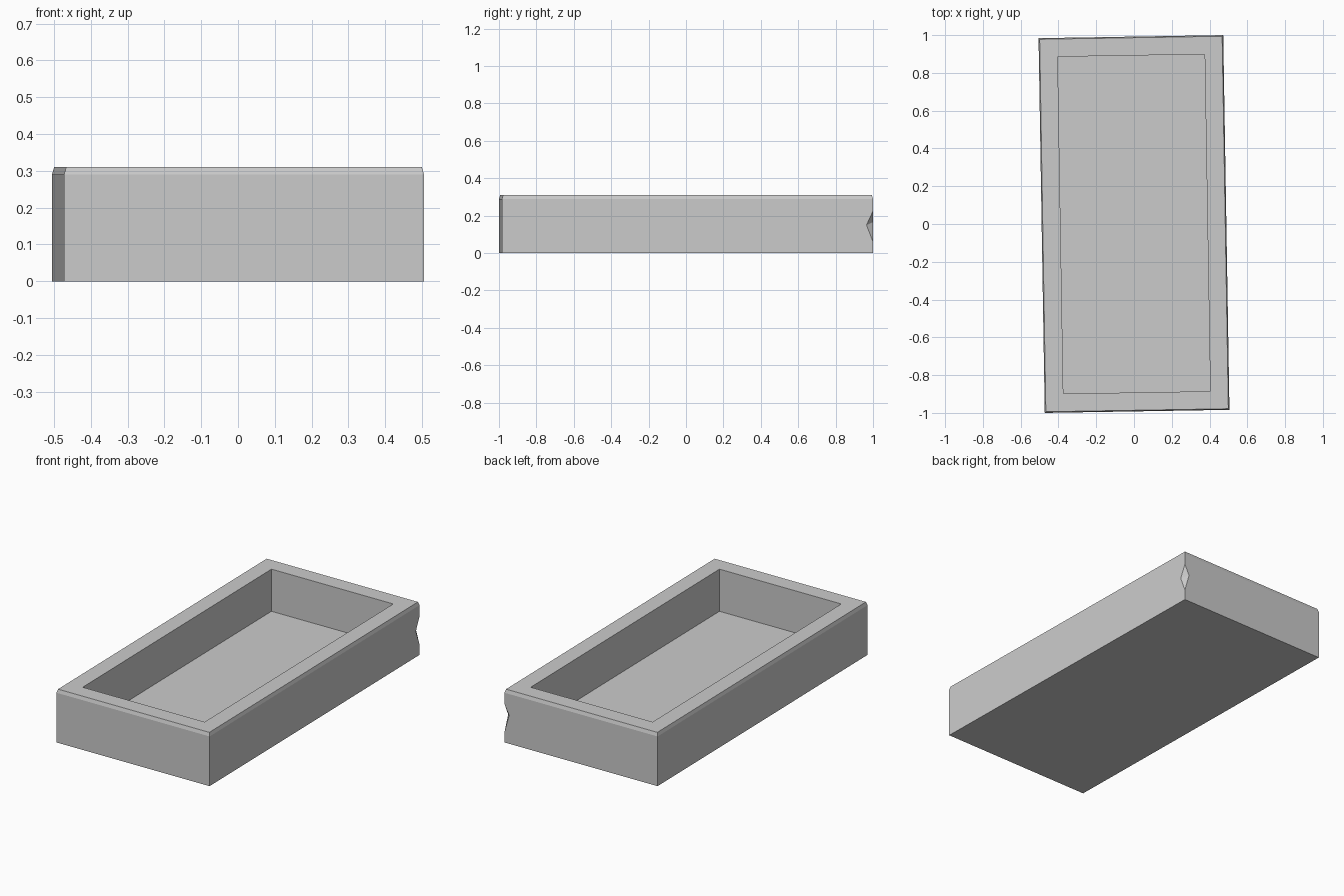
import bpy
import bmesh
import math
from mathutils import Matrix

cube = bpy.data.objects.get("Cube")
if cube:
    bpy.data.objects.remove(cube, do_unlink=True)

# Dimensions
HALF_W, HALF_L, HEIGHT = 0.489, 0.992, 0.31
WALL, FLOOR_Z = 0.1, 0.064
BEVEL_Z, BEVEL_IN = 0.29, 0.006
TURN = math.radians(0.95)

grey = bpy.data.materials.new("stone grey")
grey.use_nodes = True
colour = (0.6, 0.6, 0.6, 1)
grey.diffuse_color = colour
grey.node_tree.nodes["Principled BSDF"].inputs["Base Color"].default_value = colour

bm = bmesh.new()


def ring(inset, z):
    """Rectangle of four corners, counter-clockwise from front -x."""
    x, y = HALF_W - inset, HALF_L - inset
    return [bm.verts.new((sx * x, sy * y, z))
            for sx, sy in ((-1, -1), (1, -1), (1, 1), (-1, 1))]


def bridge(a, b, sides=range(4)):
    for i in sides:
        j = (i + 1) % 4
        bm.faces.new((a[i], a[j], b[j], b[i]))


# Outer shell, bevelled rim, cavity walls and floor
base = ring(0, 0)
shoulder = ring(0, BEVEL_Z)
rim_out = ring(BEVEL_IN, HEIGHT)
rim_in = ring(WALL, HEIGHT)
floor = ring(WALL, FLOOR_Z)

bm.faces.new(base[::-1])
bridge(base, shoulder, (0, 3))
bridge(shoulder, rim_out)
bridge(rim_out, rim_in)
bridge(rim_in, floor)
bm.faces.new(floor)

# Chipped back corner: the two walls that meet there share a wedge-shaped notch
chip_low = bm.verts.new((HALF_W, HALF_L, 0.06))
chip_top = bm.verts.new((HALF_W, HALF_L, 0.225))
chip_side = bm.verts.new((HALF_W, HALF_L - 0.035, 0.15))
chip_back = bm.verts.new((HALF_W - 0.03, HALF_L, 0.165))
bm.faces.new((base[1], base[2], chip_low, chip_side, chip_top, shoulder[2], shoulder[1]))
bm.faces.new((base[2], base[3], shoulder[3], shoulder[2], chip_top, chip_back, chip_low))
bm.faces.new((chip_top, chip_side, chip_back))
bm.faces.new((chip_low, chip_back, chip_side))

bmesh.ops.recalc_face_normals(bm, faces=bm.faces)
bmesh.ops.transform(bm, matrix=Matrix.Rotation(TURN, 4, "Z"), verts=bm.verts)

mesh = bpy.data.meshes.new("trough")
bm.to_mesh(mesh)
bm.free()
mesh.materials.append(grey)
trough = bpy.data.objects.new("trough", mesh)
bpy.context.collection.objects.link(trough)
